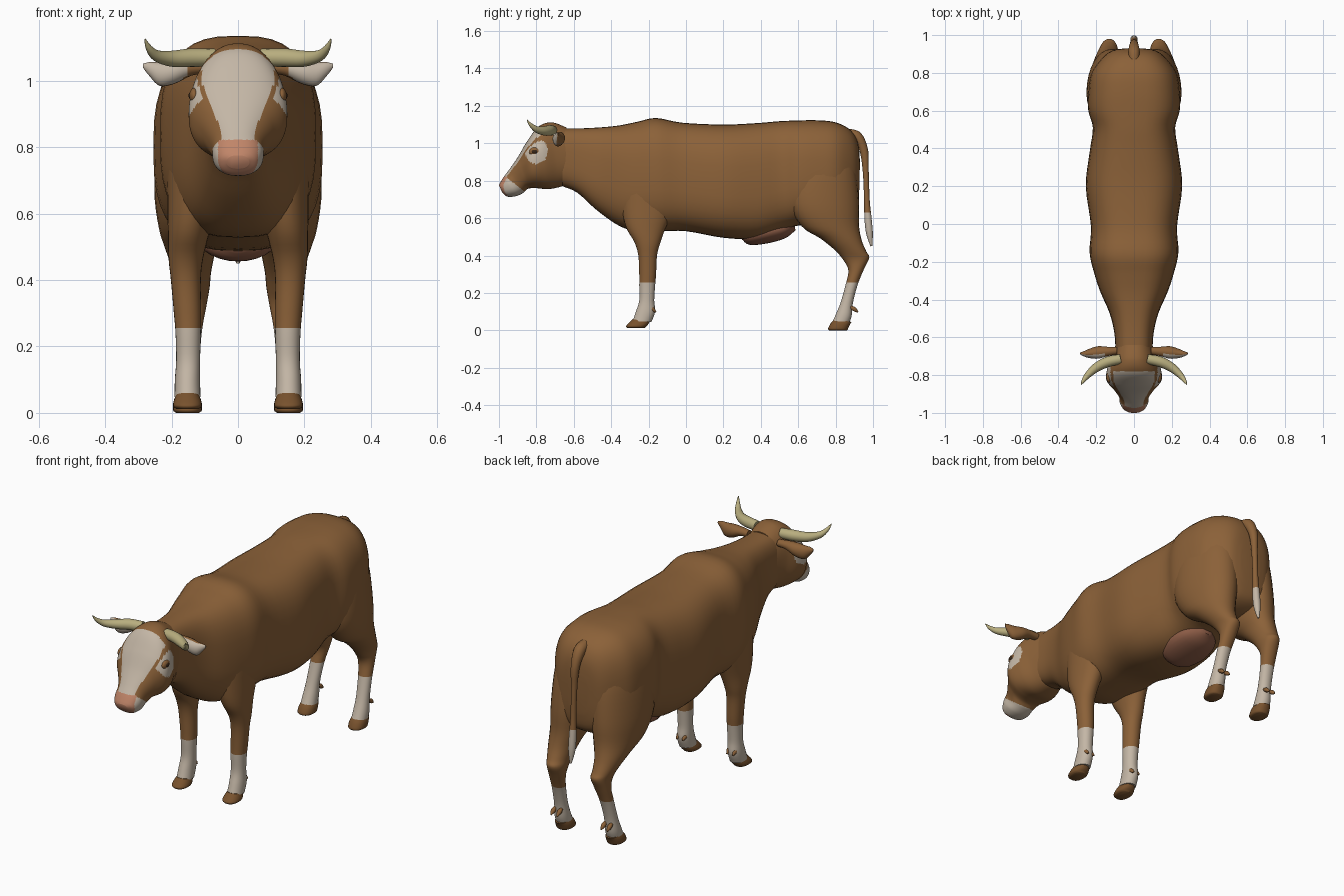
import bpy, bmesh, math
from mathutils import Matrix, Vector

cube = bpy.data.objects.get("Cube")
if cube:
    bpy.data.objects.remove(cube, do_unlink=True)


def material(name, rgb):
    mat = bpy.data.materials.new(name)
    mat.use_nodes = True
    mat.diffuse_color = (*rgb, 1)
    mat.node_tree.nodes["Principled BSDF"].inputs["Base Color"].default_value = (*rgb, 1)
    return mat


COAT = material("brown coat", (.26, .12, .04))
WHITE = material("cream white", (.55, .47, .38))
HORN = material("pale horn", (.48, .42, .21))
NOSE = material("pink nose", (.53, .235, .14))
UDDER = material("dusky pink udder", (.26, .105, .06))
HOOF = material("dark brown hoof", (.19, .085, .027))
EYE = material("dark eye", (.04, .02, .01))


def catmull(a, b, c, d, t):
    return b + (c - a) * (t / 2) + (a * 2 - b * 5 + c * 4 - d) * (t * t / 2) \
        + (b * 3 - a - c * 3 + d) * (t ** 3 / 2)


def finish(name, bm, mats, rule=None, mirror=False):
    bmesh.ops.recalc_face_normals(bm, faces=bm.faces)
    if rule:
        for f in bm.faces:
            f.material_index = rule(f.calc_center_median(), f.normal)
    mesh = bpy.data.meshes.new(name)
    bm.to_mesh(mesh)
    bm.free()
    for m in mats:
        mesh.materials.append(m)
    mesh.shade_smooth()
    mesh.set_sharp_from_angle(angle=math.radians(50))
    obj = bpy.data.objects.new(name, mesh)
    bpy.context.collection.objects.link(obj)
    if mirror:
        obj.modifiers.new("Mirror", "MIRROR").use_mirror_merge = False
    return obj


def loft(bm, rings, sides=24, steps=4, power=2.0):
    """Skin a smooth surface over rings of (centre, half axis, half axis)."""
    fine = []
    for i in range(len(rings) - 1):
        four = [rings[max(0, min(len(rings) - 1, i + k))] for k in (-1, 0, 1, 2)]
        fine += [[catmull(*[r[j] for r in four], s / steps) for j in range(3)]
                 for s in range(steps)]
    fine.append(rings[-1])

    def bend(v):
        return math.copysign(abs(v) ** (2 / power), v)

    loops = []
    for c, u, v in fine:
        angles = [math.tau * k / sides for k in range(sides)]
        loops.append([bm.verts.new(c + u * bend(math.cos(a)) + v * bend(math.sin(a)))
                      for a in angles])
    for p, q in zip(loops, loops[1:]):
        for k in range(sides):
            n = (k + 1) % sides
            bm.faces.new((p[k], p[n], q[n], q[k]))
    bm.faces.new(loops[0])
    bm.faces.new(loops[-1])


def slices(rows):
    """Rings from side outline pairs: y, z, opposite y, z, half width, x, opposite x."""
    out = []
    for y1, z1, y2, z2, w, *x in rows:
        x = x or [0]
        a, b = Vector((x[0], y1, z1)), Vector((x[-1], y2, z2))
        out.append(((a + b) / 2, Vector((w, 0, 0)), (a - b) / 2))
    return out


def tube(points, radii, ref=(0, 0, 1)):
    pts = [Vector(p) for p in points]
    out = []
    for i, (p, r) in enumerate(zip(pts, radii)):
        t = pts[min(i + 1, len(pts) - 1)] - pts[max(i - 1, 0)]
        u = t.cross(Vector(ref)).normalized()
        out.append((p, u * r, t.cross(u).normalized() * r))
    return out


# Trunk and neck
bm = bmesh.new()
loft(bm, slices([
    (-.66, 1.08, -.66, .77, .098), (-.56, 1.08, -.58, .735, .105),
    (-.46, 1.085, -.48, .645, .13), (-.36, 1.095, -.36, .56, .178),
    (-.26, 1.115, -.26, .53, .211), (-.16, 1.135, -.14, .53, .235),
    (-.02, 1.11, 0, .53, .228), (.2, 1.1, .2, .495, .255),
    (.38, 1.108, .38, .49, .235), (.5, 1.118, .52, .535, .218),
    (.6, 1.122, .6, .56, .242), (.7, 1.123, .7, .56, .242), (.8, 1.112, .8, .56, .225),
    (.88, 1.07, .87, .58, .172), (.92, 1, .91, .62, .12),
    (.93, .9, .925, .7, .06)]), sides=40, power=2.8)
finish("body", bm, [COAT])


# Head with blaze, eye patches, muzzle and nose
def head_colour(c, n):
    x = abs(c.x)
    if x < min(.06, .042 + (c.z - .715) * .5) and c.y < -.955 and .715 < c.z < .822:
        return 2
    if -.61 * c.y - .79 * c.z > -.06:
        return 1
    t = max(0, min(1, (c.z - .82) / .2))
    blaze = .05 + .06 * t * t * (3 - 2 * t)
    if c.y < -.78 and n.z * .5 - n.y * .85 > .15 and x < blaze:
        return 1
    if x > blaze + .014 and math.hypot(c.y + .8, (c.z - .96) * .87) < .061:
        return 1
    return 0


bm = bmesh.new()
loft(bm, slices([
    (-.64, 1.085, -.64, .78, .098), (-.72, 1.112, -.68, .765, .115),
    (-.79, 1.088, -.74, .755, .141), (-.85, 1.01, -.8, .76, .146),
    (-.9, .925, -.845, .757, .107), (-.945, .86, -.87, .735, .08),
    (-.975, .82, -.91, .717, .075), (-.993, .79, -.955, .715, .058),
    (-1, .775, -.982, .735, .034)]), sides=96, steps=14, power=2.3)
finish("head", bm, [COAT, WHITE, NOSE], head_colour)

# Eyes: brown lids around dark eyeballs
for name, mat, x, size in (("eyelids", COAT, .132, (.014, .03, .023)),
                           ("eyeballs", EYE, .138, (.011, .018, .013))):
    bm = bmesh.new()
    place = Matrix.LocRotScale(Vector((x, -.81, .955)), None, Vector(size))
    bmesh.ops.create_uvsphere(bm, u_segments=24, v_segments=14, radius=1, matrix=place)
    finish(name, bm, [mat], mirror=True)

# Horns
bm = bmesh.new()
loft(bm, tube([(.07, -.715, 1.07), (.14, -.73, 1.069), (.2, -.76, 1.066),
               (.245, -.8, 1.075), (.268, -.83, 1.098), (.28, -.85, 1.125)],
              [.026, .028, .024, .017, .01, .002]), sides=16)
finish("horns", bm, [HORN], mirror=True)

# Ears with pale insides facing forward
bm = bmesh.new()
loft(bm, [(Vector((x, y, z)), Vector((0, d, 0)), Vector((0, 0, h))) for x, y, z, d, h in [
    (.09, -.67, 1.04, .02, .018), (.14, -.675, 1.038, .025, .023),
    (.19, -.68, 1.026, .033, .035), (.235, -.685, 1.02, .025, .036),
    (.265, -.687, 1.034, .014, .022), (.286, -.685, 1.045, .004, .006)]], sides=20)
finish("ears", bm, [COAT, WHITE],
       lambda c, n: int(n.y < -.4 and c.x > .155), mirror=True)

# Legs with white socks
FRONT = [(-.33, .93, -.03, .93, .07, .12), (-.35, .8, -.02, .8, .085, .128),
         (-.345, .66, -.06, .66, .08, .133), (-.32, .55, -.112, .54, .063, .148),
         (-.275, .47, -.14, .46, .052, .157), (-.255, .4, -.155, .4, .045, .157),
         (-.25, .3, -.16, .3, .041, .152), (-.25, .24, -.165, .24, .038, .15),
         (-.25, .16, -.17, .16, .036, .15), (-.268, .1, -.165, .1, .038, .152),
         (-.285, .05, -.185, .045, .039, .152)]
HIND = [(.64, 1, .86, 1, .07, .14, .1), (.57, .87, .905, .87, .1, .158, .108),
        (.555, .68, .925, .68, .109, .163, .117),
        (.62, .555, .925, .56, .096, .156, .126),
        (.72, .49, .94, .48, .074, .147, .137), (.8, .425, .965, .42, .056, .137),
        (.845, .37, .98, .39, .047, .132), (.868, .32, .955, .335, .042, .136),
        (.855, .25, .92, .25, .036, .144), (.827, .15, .893, .15, .034, .15),
        (.803, .09, .886, .08, .038, .152), (.785, .05, .875, .045, .039, .152)]
for name, rows in (("front", FRONT), ("hind", HIND)):
    bm = bmesh.new()
    loft(bm, slices(rows), sides=28, power=2.1)
    bmesh.ops.bisect_plane(bm, geom=bm.verts[:] + bm.edges[:] + bm.faces[:],
                           plane_co=(0, 0, .255), plane_no=(0, 0, 1))
    finish(name + "_legs", bm, [COAT, WHITE],
           lambda c, n: int(c.z < .255), mirror=True)

# Hooves and dewclaws
for name, toe, ground in (("front", -.32, .012), ("hind", .76, 0)):
    bm = bmesh.new()
    loft(bm, slices([(toe + .035, .06, toe + .125, .045, .035, .152),
                     (toe + .015, .04, toe + .115, .028, .042, .152),
                     (toe, ground + .01, toe + .105, ground + .006, .043, .152),
                     (toe + .006, ground, toe + .1, ground, .034, .152)]), power=2.3)
    finish(name + "_hooves", bm, [HOOF], mirror=True)
    bm = bmesh.new()
    for x in (.133, .169):
        loft(bm, tube([(x, toe + .12, .125), (x, toe + .14, .113), (x, toe + .16, .097)],
                      [.008, .012, .003]), sides=10)
    finish(name + "_dewclaws", bm, [COAT], mirror=True)

# Tail with a white switch
bm = bmesh.new()
loft(bm, tube([(0, .83, 1.06), (0, .91, 1.037), (0, .95, .965), (0, .961, .85),
               (0, .967, .7), (0, .973, .6), (0, .981, .52), (0, .991, .45)],
              [.022, .03, .023, .016, .015, .019, .018, .005], (1, 0, 0)), sides=16, steps=6)
finish("tail", bm, [COAT, WHITE], lambda c, n: int(c.z < .635))

# Udder
bm = bmesh.new()
loft(bm, slices([(.29, .52, .3, .485, .03), (.34, .56, .34, .457, .095),
                 (.44, .59, .43, .464, .125), (.53, .59, .53, .492, .1),
                 (.58, .58, .585, .535, .03)]))
finish("udder", bm, [UDDER])
